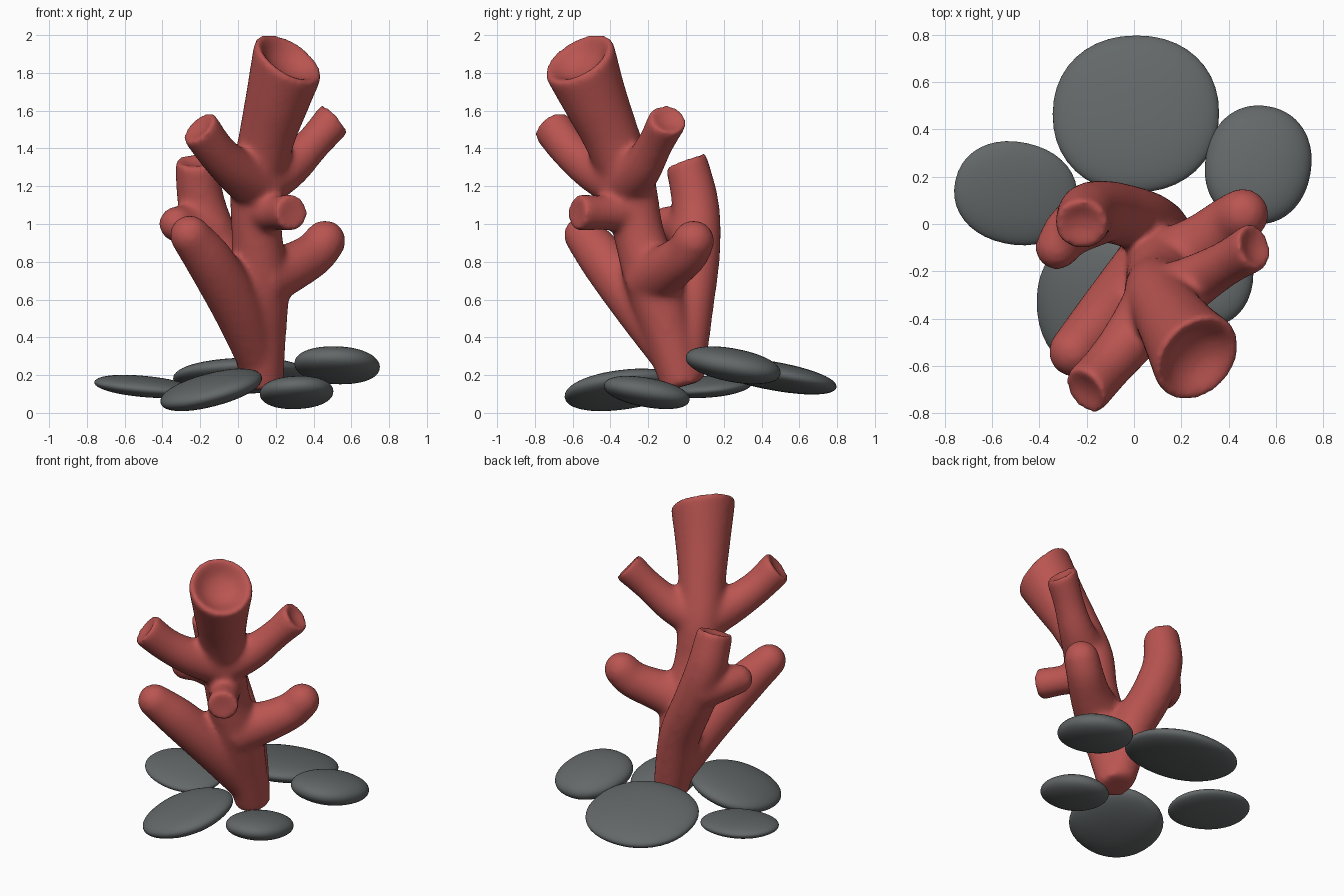
import bpy, bmesh, math
from mathutils import Vector

if "Cube" in bpy.data.objects:
    bpy.data.objects.remove(bpy.data.objects["Cube"])


def material(name, rgb):
    m = bpy.data.materials.new(name)
    m.diffuse_color = (*rgb, 1)
    m.use_nodes = True
    m.node_tree.nodes["Principled BSDF"].inputs["Base Color"].default_value = m.diffuse_color
    return m


RED = material("coral red", (0.49, 0.09, 0.082))
GREY = material("slate grey", (0.125, 0.138, 0.14))


def spline(pts, steps=6):
    """Smooth path through (x, y, z, radius) points."""
    p = [Vector(q) for q in pts]
    p = [2 * p[0] - p[1]] + p + [2 * p[-1] - p[-2]]
    out = []
    for i in range(1, len(p) - 2):
        a, b, c, d = p[i - 1:i + 3]
        for k in range(steps):
            t = k / steps
            out.append(0.5 * (2 * b + (c - a) * t + (2 * a - 5 * b + 4 * c - d) * t * t
                              + (3 * b - a - 3 * c + d) * t ** 3))
    return out + [p[-2]]


def tube(bm, pts, cup=None, depth=1.0, sides=24):
    """Closed limb with a rounded tip, or a hollowed tip facing the cup direction."""
    path = spline(pts)
    n = len(path)
    pos = [q.to_3d() for q in path]
    z = (pos[1] - pos[0]).normalized()
    x = z.orthogonal().normalized()
    rings = []

    def ring(c, r, x, z):
        y = z.cross(x)
        rings.append([bm.verts.new(c + r * (math.cos(a) * x + math.sin(a) * y))
                      for a in (2 * math.pi * k / sides for k in range(sides))])

    for i in range(n):
        t = (pos[min(i + 1, n - 1)] - pos[max(i - 1, 0)]).normalized()
        if cup:
            t = t.lerp(Vector(cup).normalized(), (i / (n - 1)) ** 4).normalized()
        x = z.rotation_difference(t) @ x
        z = t
        ring(pos[i], path[i].w, x, z)
    r, c = path[-1].w, pos[-1]
    if cup:
        tip = [(0.95, 0.07), (0.84, 0.07 - 0.01 * depth), (0.7, 0.05 - 0.15 * depth),
               (0.5, 0.05 - 0.34 * depth), (0.2, 0.05 - 0.46 * depth)]
    else:
        tip = [(math.cos(a), math.sin(a)) for a in (0.3, 0.6, 0.9, 1.2, 1.45)]
    for s, h in tip:
        ring(c + z * h * r, s * r, x, z)
    for a, b in zip(rings, rings[1:]):
        for k in range(sides):
            j = (k + 1) % sides
            bm.faces.new((a[k], a[j], b[j], b[k]))
    bm.faces.new(rings[0][::-1])
    bm.faces.new(rings[-1])


# Coral: limbs overlap, then are fused and softened
bm = bmesh.new()
# trunk with the large open mouth
tube(bm, [(0.13, -0.02, 0.14, 0.11), (0.125, -0.09, 0.4, 0.13), (0.12, -0.17, 0.68, 0.15),
          (0.10, -0.25, 0.95, 0.135), (0.10, -0.30, 1.2, 0.142), (0.15, -0.39, 1.45, 0.15),
          (0.21, -0.485, 1.67, 0.175), (0.265, -0.565, 1.872, 0.205)], (0.5, -0.46, 0.77), 0.9)
# front left limb
tube(bm, [(0.12, -0.04, 0.25, 0.11), (0.0, -0.24, 0.55, 0.135), (-0.14, -0.42, 0.79, 0.13),
          (-0.255, -0.54, 0.94, 0.108)])
# right limb
tube(bm, [(0.11, -0.19, 0.7, 0.16), (0.28, -0.09, 0.77, 0.13), (0.4, 0.0, 0.84, 0.117),
          (0.46, 0.04, 0.91, 0.112)])
# short front stub with a flat end
tube(bm, [(0.1, -0.28, 1.07, 0.125), (0.2, -0.43, 1.06, 0.094), (0.285, -0.575, 1.06, 0.1)],
     (0.5, -0.85, 0.05), 0.15)
# upper left limb
tube(bm, [(0.1, -0.33, 1.21, 0.145), (-0.02, -0.49, 1.29, 0.118), (-0.12, -0.61, 1.39, 0.106),
          (-0.205, -0.705, 1.51, 0.11)], (-0.62, -0.45, 0.62), 0.45)
# upper right limb
tube(bm, [(0.12, -0.32, 1.22, 0.145), (0.27, -0.235, 1.3, 0.112), (0.4, -0.16, 1.43, 0.096),
          (0.51, -0.095, 1.555, 0.105)], (0.72, 0.2, 0.62), 0.6)
# back limb
tube(bm, [(0.12, -0.01, 0.2, 0.11), (0.04, 0.015, 0.55, 0.13), (-0.1, 0.05, 0.85, 0.132),
          (-0.19, 0.05, 1.1, 0.126), (-0.222, 0.0, 1.335, 0.114)], (-0.05, -0.35, 1), 0.5)
# stub on the back limb
tube(bm, [(-0.15, 0.05, 0.95, 0.14), (-0.27, -0.03, 0.99, 0.112), (-0.325, -0.1, 1.0, 0.095)])
me = bpy.data.meshes.new("coral")
bm.to_mesh(me)
bm.free()
me.materials.append(RED)
coral = bpy.data.objects.new("coral", me)
bpy.context.collection.objects.link(coral)
rem = coral.modifiers.new("fuse", 'REMESH')
rem.mode = 'VOXEL'
rem.voxel_size = 0.016
rem.use_smooth_shade = True
smo = coral.modifiers.new("soften", 'SMOOTH')
smo.factor = 0.5
smo.iterations = 20

# Flat pebbles: name, centre, half sizes, slope along x, slope along y, turn
PEBBLES = [
    ("back_pebble", (0.008, 0.465, 0.195), (0.352, 0.337, 0.074), 0.04, -0.18, 0),
    ("left_pebble", (-0.5, 0.13, 0.14), (0.262, 0.217, 0.053), -0.1, 0.06, -12),
    ("right_pebble", (0.525, 0.25, 0.252), (0.224, 0.255, 0.088), 0.0, -0.19, -10),
    ("front_left_pebble", (-0.142, -0.342, 0.122), (0.277, 0.303, 0.078), 0.26, 0.13, 0),
    ("front_right_pebble", (0.31, -0.207, 0.108), (0.195, 0.23, 0.077), 0.04, -0.18, 0),
]
for name, loc, size, sx, sy, turn in PEBBLES:
    bpy.ops.mesh.primitive_ico_sphere_add(subdivisions=4, radius=1)
    ob = bpy.context.object
    ob.name = name
    # slightly fuller than an ellipsoid
    for v in ob.data.vertices:
        v.co = Vector([math.copysign(abs(c) ** 0.93, c) for c in v.co])
    ob.scale = size
    ob.location = loc
    ob.rotation_euler = (math.atan(sy), -math.atan(sx), math.radians(turn))
    ob.data.materials.append(GREY)
    bpy.ops.object.shade_smooth()
